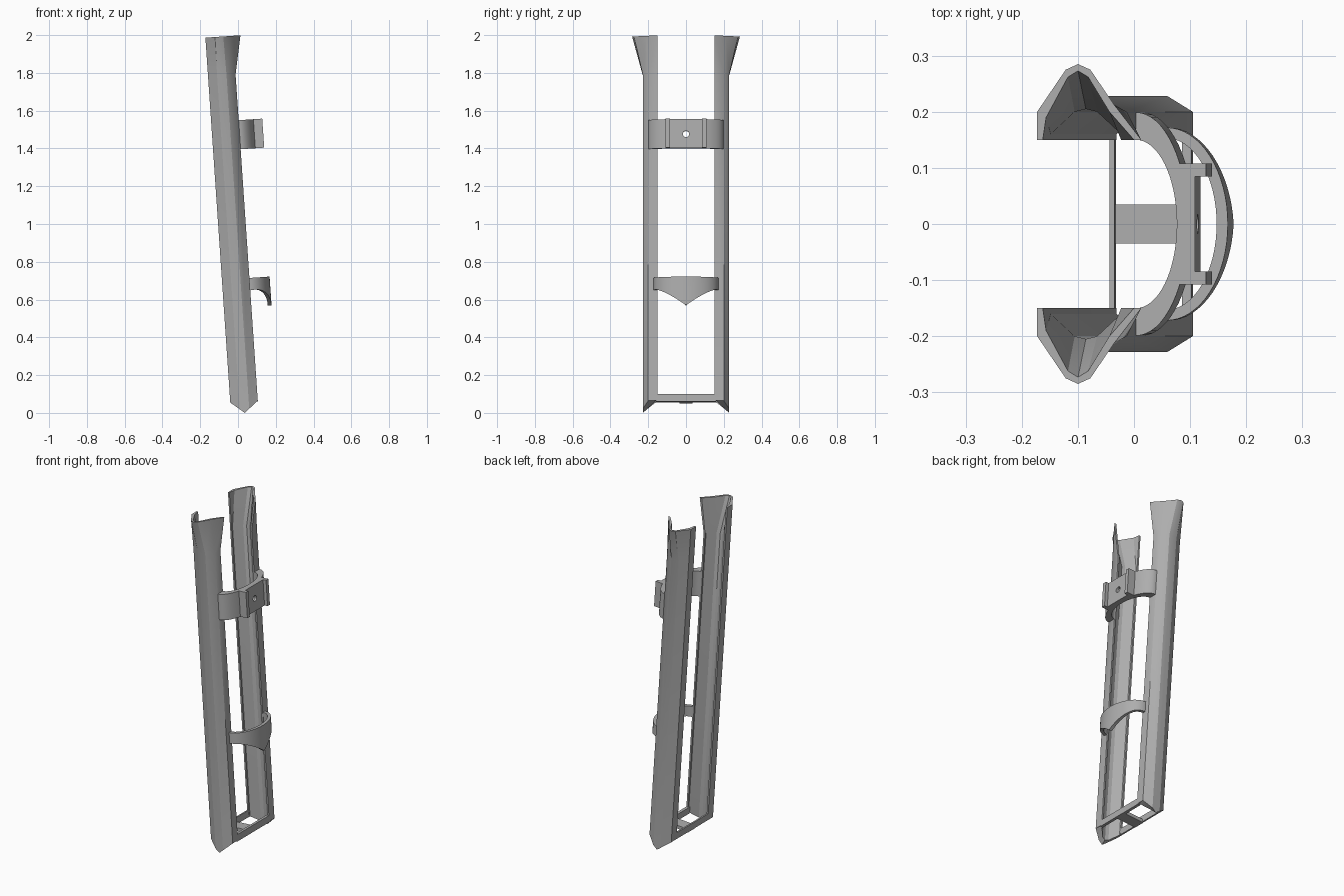
import bpy, bmesh, math
from mathutils import Matrix, Vector

cube = bpy.data.objects.get("Cube")
if cube:
    bpy.data.objects.remove(cube, do_unlink=True)

grey = bpy.data.materials.new("plain_grey")
grey.use_nodes = True
GREY = (0.42, 0.42, 0.42, 1)
grey.diffuse_color = GREY
grey.node_tree.nodes["Principled BSDF"].inputs["Base Color"].default_value = GREY

# Everything is built upright, then leaned back by this matrix
LEAN = Matrix.Translation((0.036, 0, 0)) @ Matrix.Rotation(math.radians(-3.9), 4, 'Y')


def finish(name, bm, smooth=True):
    bmesh.ops.transform(bm, matrix=LEAN, verts=bm.verts)
    bmesh.ops.recalc_face_normals(bm, faces=bm.faces)
    mesh = bpy.data.meshes.new(name)
    bm.to_mesh(mesh)
    bm.free()
    mesh.materials.append(grey)
    obj = bpy.data.objects.new(name, mesh)
    bpy.context.collection.objects.link(obj)
    bpy.ops.object.select_all(action='DESELECT')
    obj.select_set(True)
    bpy.context.view_layer.objects.active = obj
    if smooth:
        bpy.ops.object.shade_smooth_by_angle(angle=math.radians(25))
    return obj


def loft(name, sections):
    """Skin closed cross-sections and close both ends with strips of quads."""
    bm = bmesh.new()
    rings = [[bm.verts.new(p) for p in s] for s in sections]
    n = len(rings[0])
    for a, b in zip(rings, rings[1:]):
        for i in range(n):
            j = (i + 1) % n
            bm.faces.new((a[i], a[j], b[j], b[i]))
    for r in (rings[0], rings[-1]):
        for i in range(n // 2 - 1):
            bm.faces.new((r[i], r[i + 1], r[n - 2 - i], r[n - 1 - i]))
    return finish(name, bm)


def box(name, x0, x1, y0, y1, z0, z1):
    bm = bmesh.new()
    bmesh.ops.create_cube(bm, size=1)
    for v in bm.verts:
        v.co = Vector(((x0, x1)[v.co.x > 0], (y0, y1)[v.co.y > 0], (z0, z1)[v.co.z > 0]))
    return finish(name, bm, False)


# Side rails: open channels with a pointed foot and a flared mouth
RAIL_OUT = [(-.073, .15), (-.073, .2), (-.025, .228), (0, .228), (.025, .228), (.073, .2), (.073, .15)]
RAIL_IN = [(-.063, .15), (-.063, .16), (-.02, .2), (0, .205), (.02, .2), (.063, .16), (.063, .15)]
MOUTH_OUT = [(-.073, .15), (-.073, .2), (-.022, .275), (0, .285), (.022, .275), (.065, .212), (.113, .15)]
MOUTH_IN = [(-.063, .15), (-.057, .19), (-.018, .262), (0, .273), (.018, .262), (.056, .2), (.1, .15)]
rail = RAIL_OUT + RAIL_IN[::-1]
mouth = MOUTH_OUT + MOUTH_IN[::-1]


def foot(x, y):
    return .06 * min(1, max(abs(x) / .073, (.228 - y) / .065))


for label, s in (("left", 1), ("right", -1)):
    loft("rail_" + label, [
        [(x, s * y, foot(x, y)) for x, y in rail],
        [(x, s * y, 1.79) for x, y in rail],
        [(x, s * y, 1.996) for x, y in mouth]])

# Base frame
box("base_bar_outer", .056, .073, -.16, .16, .055, .095)
box("base_bar_inner", -.073, -.064, -.16, .16, .06, .1)
box("base_crossbar", -.07, .07, -.035, .035, .055, .075)


def arch(name, x0, inner, outer, top, bottom, steps=32):
    """Half-elliptical band; bottom is a function of y."""
    sections = []
    for i in range(steps + 1):
        t = math.pi * (i / steps - .5)
        c, s = math.cos(t), math.sin(t)
        p, q = [(x0 + r[0] * c, r[1] * s) for r in (inner, outer)]
        low = bottom(q[1])
        sections.append([(*p, low), (*q, low), (*q, top), (*p, top)])
    return loft(name, sections)


# Upper clamp with mounting plate and two tabs
band = arch("upper_band", .073, (.073, .15), (.093, .199), 1.548, lambda y: 1.394)
plate = box("mounting_plate", .15, .178, -.09, .09, 1.394, 1.548)
for label, s in (("left", 1), ("right", -1)):
    y0, y1 = sorted((s * .085, s * .108))
    box("clamp_tab_" + label, .148, .198, y0, y1, 1.394, 1.548)

# Screw hole through plate and band
bm = bmesh.new()
bmesh.ops.create_cone(bm, cap_ends=True, segments=24, radius1=.017, radius2=.017, depth=.2,
                      matrix=Matrix.Translation((.16, 0, 1.468)) @ Matrix.Rotation(math.pi / 2, 4, 'Y'))
cutter = finish("hole_cutter", bm)
cutter.hide_render = True
for obj in (band, plate):
    mod = obj.modifiers.new("hole", 'BOOLEAN')
    mod.operation = 'DIFFERENCE'
    mod.solver = 'EXACT'
    mod.object = cutter
    bpy.context.view_layer.objects.active = obj
    bpy.ops.object.modifier_apply(modifier=mod.name)
bpy.data.objects.remove(cutter, do_unlink=True)

# Lower band, dipping to a point in the middle
arch("lower_band", .07, (.09, .153), (.11, .172), .711,
     lambda y: .647 - .088 * max(0, 1 - abs(y) / .16) ** 1.3)
